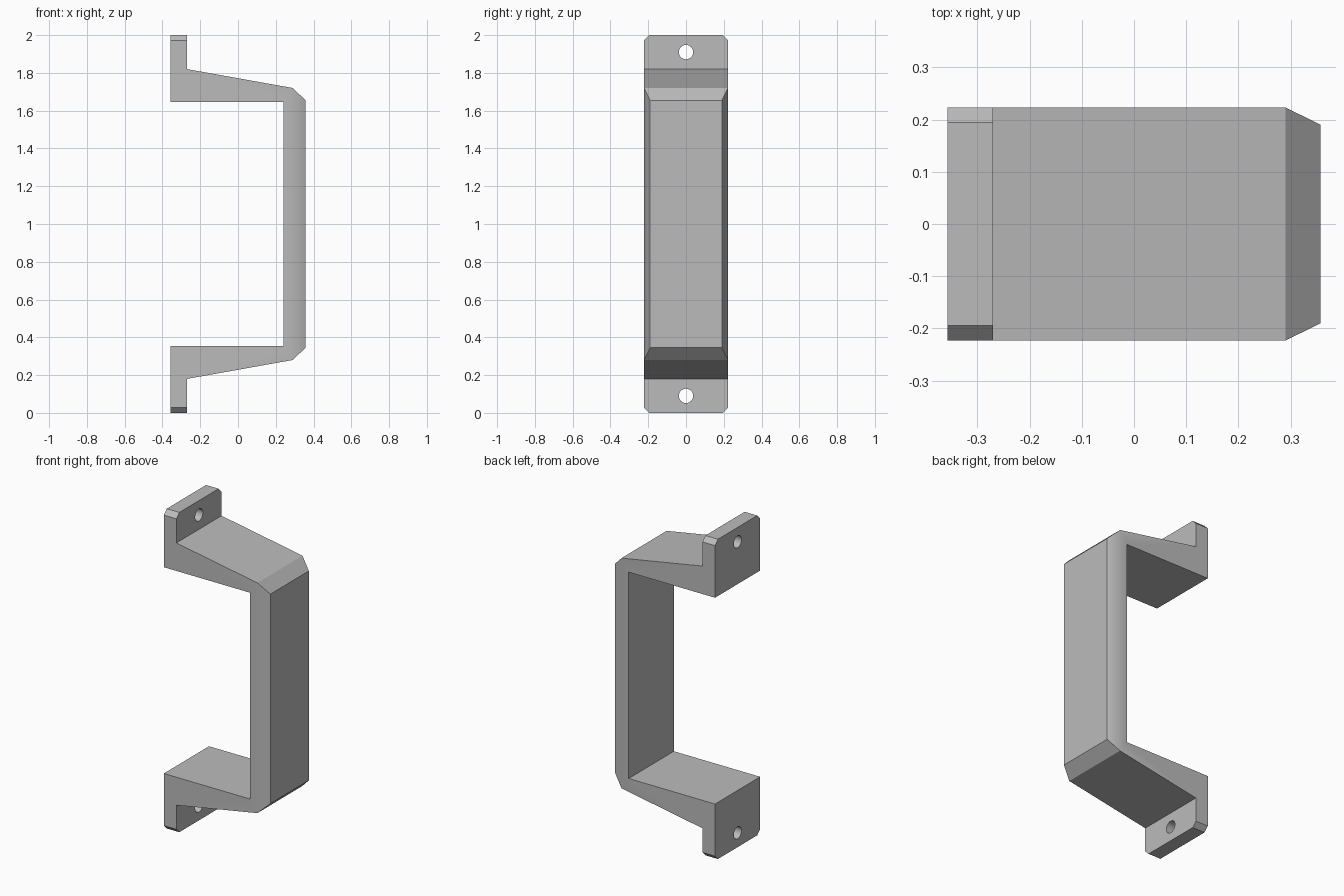
import bpy, bmesh, math

cube = bpy.data.objects.get("Cube")
if cube:
    bpy.data.objects.remove(cube, do_unlink=True)

HALF_W, BACK, PLATE, EDGE, FRONT = 0.223, -0.357, -0.27, 0.29, 0.357
HOLE_Z = 0.09

# Flat grey plastic
grey = bpy.data.materials.new("grey plastic")
grey.use_nodes = True
colour = (0.5, 0.5, 0.5, 1)
grey.diffuse_color = colour
grey.node_tree.nodes["Principled BSDF"].inputs["Base Color"].default_value = colour

# Side profile: lower half, mirrored to the upper half
half = [(BACK, 0.355), (BACK, 0), (PLATE, 0), (PLATE, 0.18),
        (EDGE, 0.28), (FRONT, 0.345)]
inner = (0.24, 0.355)
profile = [inner] + half + [(x, 2 - z) for x, z in reversed(half + [])] + [(inner[0], 2 - inner[1])]

bm = bmesh.new()
near = bm.faces.new([bm.verts.new((x, -HALF_W, z)) for x, z in profile])
ext = bmesh.ops.extrude_face_region(bm, geom=[near])
for v in ext["geom"]:
    if isinstance(v, bmesh.types.BMVert):
        v.co.y = HALF_W

# Slanted long edges of the grip
for face in [f for f in bm.faces if len(f.verts) > 4]:
    ends = [v for v in face.verts if abs(v.co.x - EDGE) < 1e-4]
    bmesh.utils.face_split(face, ends[0], ends[1])
for v in bm.verts:
    if abs(v.co.x - FRONT) < 1e-4:
        v.co.y *= 0.19 / HALF_W

# Clipped corners of the mounting plates
corners = [e for e in bm.edges
           if all(min(v.co.z, 2 - v.co.z) < 1e-4 for v in e.verts)
           and abs(e.verts[0].co.x - e.verts[1].co.x) > 0.01]
bmesh.ops.bevel(bm, geom=corners, offset=0.029, offset_type='OFFSET',
                segments=1, affect='EDGES')
bmesh.ops.recalc_face_normals(bm, faces=bm.faces)
mesh = bpy.data.meshes.new("handle")
bm.to_mesh(mesh)
bm.free()
handle = bpy.data.objects.new("handle", mesh)
bpy.context.collection.objects.link(handle)
mesh.materials.append(grey)

# Screw holes
for name, z in (("lower", HOLE_Z), ("upper", 2 - HOLE_Z)):
    bpy.ops.mesh.primitive_cylinder_add(
        vertices=32, radius=0.038, depth=0.3,
        location=((BACK + PLATE) / 2, 0, z), rotation=(0, math.pi / 2, 0))
    cutter = bpy.context.object
    cutter.name = name + "_screw_hole_cutter"
    cutter.data.materials.append(grey)
    cutter.hide_render = True
    cutter.hide_set(True)
    cut = handle.modifiers.new(name + " screw hole", 'BOOLEAN')
    cut.operation = 'DIFFERENCE'
    cut.solver = 'EXACT'
    cut.object = cutter

# Apply the cuts, remove the cutters and shade
bpy.ops.object.select_all(action='DESELECT')
handle.select_set(True)
bpy.context.view_layer.objects.active = handle
for cut in list(handle.modifiers):
    cutter = cut.object
    bpy.ops.object.modifier_apply(modifier=cut.name)
    bpy.data.objects.remove(cutter, do_unlink=True)
bpy.ops.object.shade_smooth_by_angle(angle=math.radians(30))
